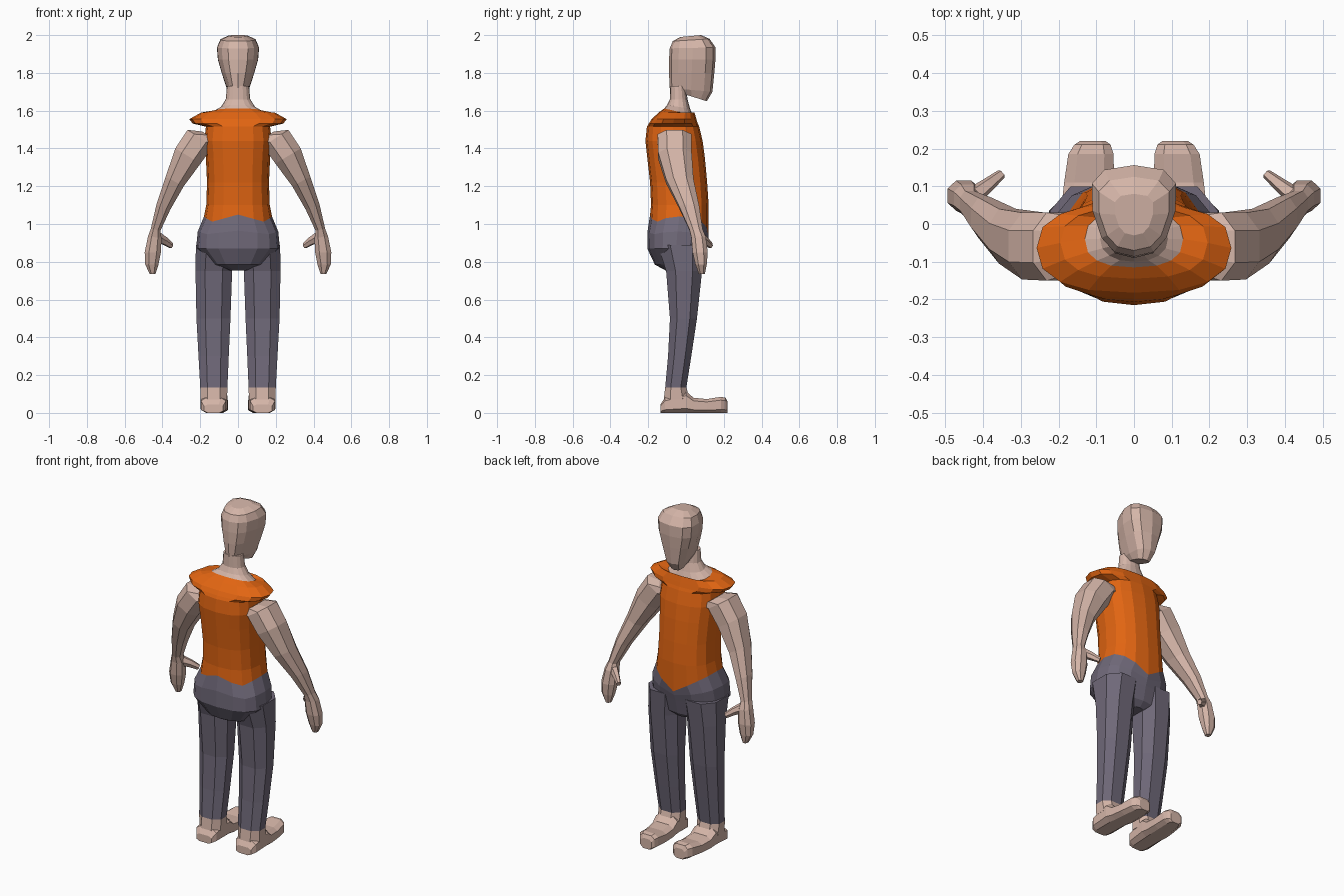
import bpy, bmesh, math
from mathutils import Vector


def material(name, rgb):
    m = bpy.data.materials.new(name)
    m.diffuse_color = (*rgb, 1)
    return m


SKIN = material("skin", (0.66, 0.46, 0.39))
SHIRT = material("orange_shirt", (0.76, 0.13, 0.006))
PANTS = material("slate_trousers", (0.16, 0.14, 0.19))


def ring(c, u, v, n=8, p=0.85, taper=0.0):
    """Rounded section around c with half axes u and v; taper widens the v end."""
    c, u, v = Vector(c), Vector(u), Vector(v)
    pts = []
    for i in range(n):
        a = math.tau * (i + 0.5) / n if n == 8 else math.tau * i / n
        x = math.copysign(abs(math.cos(a)) ** p, math.cos(a))
        y = math.copysign(abs(math.sin(a)) ** p, math.sin(a))
        pts.append(c + u * x * (1 + taper * y) + v * y)
    if n == 8:  # bring flat-sided octagons out to their full extents
        k = 1 / math.cos(math.pi / 8) ** p
        pts = [c + (q - c) * k for q in pts]
    return pts


def level(cx, w, y0, y1, zb, zf=None, n=8, p=0.85, taper=0.0):
    """Section given by width and y range, with back height zb and front height zf."""
    zf = zb if zf is None else zf
    return ring((cx, (y0 + y1) / 2, (zb + zf) / 2), (w, 0, 0),
                (0, (y1 - y0) / 2, (zf - zb) / 2), n, p, taper)


def loft(name, rings, mats, bands=None, mirror=False):
    """Skin a list of sections; bands gives the material of each step."""
    bm = bmesh.new()
    vs = [[bm.verts.new(q) for q in r] for r in rings]
    n = len(rings[0])
    for k in range(len(vs) - 1):
        for i in range(n):
            j = (i + 1) % n
            f = bm.faces.new((vs[k][i], vs[k][j], vs[k + 1][j], vs[k + 1][i]))
            f.material_index = bands[k] if bands else 0
    bm.faces.new(vs[0][::-1]).material_index = bands[0] if bands else 0
    bm.faces.new(vs[-1]).material_index = bands[-1] if bands else 0
    bmesh.ops.recalc_face_normals(bm, faces=bm.faces)
    me = bpy.data.meshes.new(name)
    bm.to_mesh(me)
    bm.free()
    for m in mats:
        me.materials.append(m)
    ob = bpy.data.objects.new(name, me)
    bpy.context.collection.objects.link(ob)
    if mirror:
        ob.modifiers.new("mirror", "MIRROR").use_mirror_merge = False
    return ob


def hem_height(q):
    """Shirt hem: a point at the front, a shallow wave at the back."""
    x = min(abs(q.x) / 0.18, 1)
    if q.y > -0.03:
        return 0.93 + 0.11 * x
    return 1.05 - 0.04 * x / 0.8 if x < 0.8 else 1.01 + 0.03 * (x - 0.8) / 0.2


# Torso: seat, waist, shirt with cap sleeves, neck
hem = level(0, 0.18, -0.19, 0.12, 1.0, n=16, p=0.8)
hips = level(0, 0.213, -0.203, 0.112, 1.0, n=16, p=0.75)
for q in hem:
    q.z = hem_height(q)
for q, h in zip(hips, hem):
    q.z = 0.44 + 0.5 * h.z
seat = [(0.05, -0.11, 0.05, 0.755), (0.14, -0.165, 0.08, 0.785), (0.222, -0.205, 0.10, 0.87)]
shirt = [(0.168, -0.185, 0.12, 1.1), (0.164, -0.19, 0.112, 1.22), (0.170, -0.205, 0.10, 1.35),
         (0.178, -0.215, 0.088, 1.44), (0.170, -0.207, 0.07, 1.515), (0.240, -0.197, 0.062, 1.532),
         (0.258, -0.182, 0.055, 1.555), (0.195, -0.145, 0.045, 1.59), (0.130, -0.115, 0.035, 1.612, 1.575)]
neck = [(0.09, -0.10, 0.022, 1.63, 1.61), (0.065, -0.086, 0.008, 1.66), (0.058, -0.084, 0.0, 1.73)]
rows = [level(0, *s, n=16, p=0.8) for s in seat] + [hips, hem] \
    + [level(0, *s, n=16, p=0.8) for s in shirt] + [level(0, *s, n=16, p=0.9) for s in neck]
loft("torso", rows, [PANTS, SHIRT, SKIN], [0] * 4 + [1] * 9 + [2] * 3)

# Head: narrow at the back, chin forward
head = [(0.035, -0.05, 0.11, 1.70, 1.65), (0.055, -0.086, 0.14, 1.72, 1.70),
        (0.085, -0.09, 0.15, 1.80, 1.80), (0.105, -0.09, 0.156, 1.87, 1.87),
        (0.110, -0.086, 0.156, 1.93, 1.935), (0.092, -0.07, 0.125, 1.968, 1.98),
        (0.050, -0.03, 0.08, 1.99, 2.0)]
loft("head", [level(0, *h, n=12, p=0.75, taper=0.22) for h in head], [SKIN])

# Trouser legs with bare ankles
leg = [(0.118, 0.105, -0.15, 0.10, 0.89), (0.128, 0.097, -0.105, 0.085, 0.75),
       (0.130, 0.090, -0.085, 0.058, 0.5), (0.129, 0.080, -0.095, 0.028, 0.3),
       (0.128, 0.072, -0.110, 0.002, 0.135), (0.128, 0.070, -0.118, 0.02, 0.07)]
loft("leg", [level(*s) for s in leg], [PANTS, SKIN], [0, 0, 0, 0, 1], mirror=True)

# Feet: sections from heel to toe as y, centre, half width, height
foot = [(-0.135, 0.130, 0.050, 0.045), (-0.112, 0.130, 0.066, 0.08), (0.0, 0.127, 0.071, 0.115),
        (0.04, 0.124, 0.069, 0.08), (0.11, 0.119, 0.066, 0.073), (0.185, 0.114, 0.060, 0.085),
        (0.21, 0.110, 0.048, 0.08), (0.22, 0.109, 0.034, 0.06)]
loft("foot", [ring((cx, y, h / 2), (w, 0, 0), (0, 0, h / 2), 8, 0.6) for y, cx, w, h in foot],
     [SKIN], mirror=True)

# Arms and hands: x, z, half thickness, back y, front y, tilt in degrees
arm = [(0.14, 1.455, 0.06, -0.13, 0.02, 35), (0.200, 1.455, 0.080, -0.15, 0.03, 33),
       (0.265, 1.36, 0.078, -0.147, 0.03, 31), (0.335, 1.225, 0.054, -0.105, 0.04, 27),
       (0.395, 1.09, 0.039, -0.037, 0.07, 20), (0.436, 0.97, 0.026, 0.018, 0.088, 12),
       (0.441, 0.93, 0.036, 0.028, 0.105, 5), (0.451, 0.85, 0.043, 0.035, 0.115, 0),
       (0.456, 0.785, 0.035, 0.05, 0.11, 0), (0.452, 0.735, 0.015, 0.068, 0.10, 0)]
rows = []
for x, z, a, y0, y1, t in arm:
    t = math.radians(t)
    rows.append(ring((x, (y0 + y1) / 2, z), (a * math.cos(t), 0, a * math.sin(t)),
                     (0, (y1 - y0) / 2, 0)))
loft("arm", rows, [SKIN], mirror=True)

# Thumbs
thumb = [((0.43, 0.07, 0.93), 0.026), ((0.388, 0.103, 0.91), 0.019), ((0.352, 0.132, 0.885), 0.013)]
side = Vector((0.65, 0.75, 0)).normalized()
rise = Vector((-0.3, 0.25, 0.9)).normalized()
loft("thumb", [ring(c, side * r, rise * r * 1.2, 6) for c, r in thumb], [SKIN], mirror=True)
